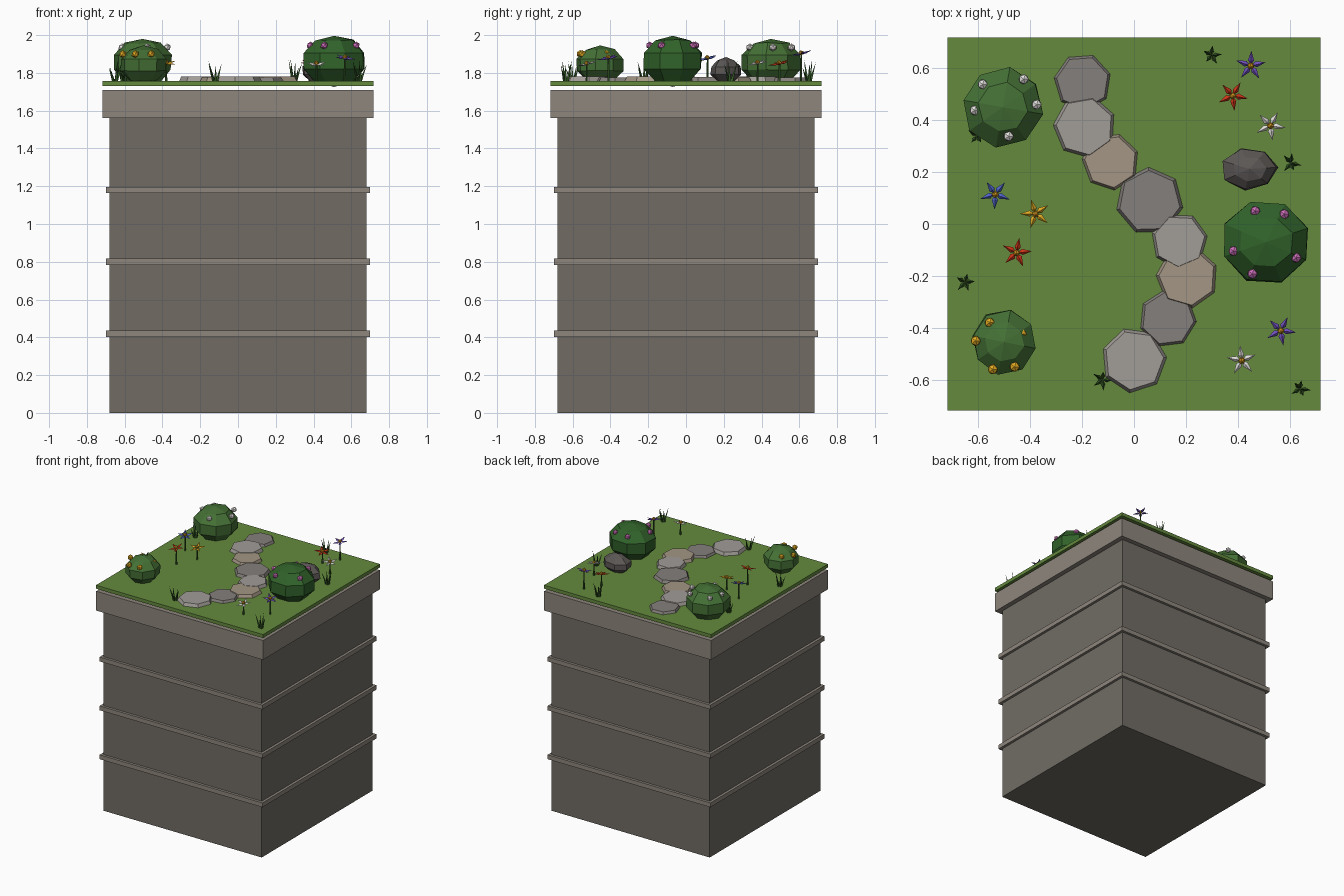
import bpy, bmesh, math, random
from mathutils import Matrix, Vector, Euler

if "Cube" in bpy.data.objects:
    bpy.data.objects.remove(bpy.data.objects["Cube"])

random.seed(4)
GROUND = 1.757
mats = {}


def lin(c):
    return tuple((v / 255) ** 2.2 for v in c) + (1,)


COL = dict(wall=(112, 107, 100), trim=(140, 133, 124), grass=(100, 136, 64), bush=(52, 98, 46),
           bush_light=(70, 112, 56), rock=(92, 88, 86), stone=(132, 127, 124), pale=(160, 155, 150),
           tan=(162, 149, 132), leaf=(58, 96, 44), white=(228, 226, 222), pink=(205, 112, 185),
           yellow=(228, 172, 40), red=(205, 56, 30), blue=(82, 100, 200), purple=(112, 82, 190),
           core=(205, 145, 35))


def finish(name, bm, col):
    bmesh.ops.recalc_face_normals(bm, faces=bm.faces)
    me = bpy.data.meshes.new(name)
    bm.to_mesh(me)
    bm.free()
    if col not in mats:
        mats[col] = bpy.data.materials.new(col)
        mats[col].diffuse_color = lin(COL[col])
    me.materials.append(mats[col])
    ob = bpy.data.objects.new(name, me)
    bpy.context.collection.objects.link(ob)
    return ob


def slab(name, half, z0, z1, col):
    bm = bmesh.new()
    bmesh.ops.create_cube(bm, size=1, matrix=Matrix.Translation((0, 0, (z0 + z1) / 2))
                          @ Matrix.Diagonal((2 * half, 2 * half, z1 - z0, 1)))
    finish(name, bm, col)


def blob(name, loc, size, col, seg, rings, jitter, turn=0):
    bm = bmesh.new()
    bmesh.ops.create_uvsphere(bm, u_segments=seg, v_segments=rings, radius=1)
    for v in bm.verts:
        v.co *= 1 + random.uniform(-jitter, jitter)
    bm.transform(Matrix.Translation(loc) @ Matrix.Diagonal((*size, 1)) @ Matrix.Rotation(turn, 4, 'Z'))
    finish(name, bm, col)


def rod(bm, a, b, r1, r2, seg):
    a, b = Vector(a), Vector(b)
    d = b - a
    bmesh.ops.create_cone(bm, cap_ends=True, segments=seg, radius1=r1, radius2=r2, depth=d.length,
                          matrix=Matrix.Translation((a + b) / 2) @ d.to_track_quat('Z', 'Y').to_matrix().to_4x4())


# Pillar with ledges, cap and lawn
slab("pillar", 0.68, 0, 1.56, 'wall')
for z in (0.42, 0.80, 1.18):
    slab("ledge", 0.70, z - 0.017, z + 0.017, 'trim')
slab("cap", 0.717, 1.56, 1.71, 'trim')
slab("lawn", 0.718, 1.73, GROUND, 'grass')

# Stepping stones
STONES = [(-.198, .546, .115, 'stone', .018), (-.19, .375, .125, 'pale', .024), (-.09, .24, .114, 'tan', .021),
          (.06, .088, .135, 'stone', .022), (.175, -.065, .112, 'pale', .025), (.205, -.205, .124, 'tan', .023),
          (.13, -.365, .115, 'stone', .018), (0, -.525, .13, 'pale', .024)]
for x, y, r, col, h in STONES:
    bm = bmesh.new()
    bmesh.ops.create_cone(bm, cap_ends=True, segments=7, radius1=r, radius2=r * .88, depth=h + .007)
    bm.transform(Matrix.Translation((x, y, GROUND + (h - .007) / 2))
                 @ Matrix.Rotation(random.uniform(0, 6), 4, 'Z'))
    finish("stepping_stone", bm, col)

# Bushes with blossoms
BUSHES = [((-.505, .45, 1.855), (.162, .162, .127), 'bush_light', 'white', 1.935,
           [(-.583, .538), (-.425, .558), (-.375, .46), (-.483, .338), (-.614, .438)]),
          ((.508, -.07, 1.863), (.182, .17, .136), 'bush', 'pink', 1.945,
           [(.467, .05), (.579, .038), (.625, -.13), (.456, -.192), (.383, -.104)]),
          ((-.50, -.455, 1.842), (.131, .131, .101), 'bush_light', 'yellow', 1.9,
           [(-.556, -.38), (-.433, -.423), (-.46, -.55), (-.544, -.56), (-.61, -.45)])]
for loc, size, col, dot, z, spots in BUSHES:
    blob("bush", loc, size, col, 8, 5, .03, random.uniform(0, .8))
    bm = bmesh.new()
    for x, y in spots:
        bmesh.ops.create_icosphere(bm, subdivisions=1, radius=.021, matrix=Matrix.Translation((x, y, z)))
    finish("bush_blossoms", bm, dot)

# Boulder
blob("boulder", (.445, .212, 1.812), (.112, .085, .068), 'rock', 7, 5, .06, .3)

# Flowers: stem, folded petals, centre
FLOWERS = [(-.535, .115, 1.875, 'blue'), (-.38, .04, 1.85, 'yellow'), (-.452, -.11, 1.885, 'red'),
           (.45, .61, 1.9, 'purple'), (.38, .495, 1.848, 'red'), (.525, .38, 1.85, 'white'),
           (.565, -.41, 1.877, 'purple'), (.415, -.525, 1.845, 'white')]
for x, y, z, col in FLOWERS:
    bm = bmesh.new()
    rod(bm, (x, y, GROUND - .01), (x, y, z), .006, .005, 5)
    finish("flower_stem", bm, 'leaf')
    place = Matrix.Translation((x, y, z)) @ Euler((.22, -.12, random.uniform(0, 1.2))).to_matrix().to_4x4()
    bm = bmesh.new()
    for i in range(5):
        pts = [(.004, 0, 0), (.022, -.012, 0), (.06, 0, .006), (.022, .012, 0), (.022, 0, .008), (.022, 0, -.004)]
        vs = [bm.verts.new(Matrix.Rotation(i * math.tau / 5, 3, 'Z') @ Vector(p)) for p in pts]
        for k in range(4):
            for ridge in (4, 5):
                bm.faces.new((vs[k], vs[(k + 1) % 4], vs[ridge]))
    bm.transform(place)
    finish("flower_petals", bm, col)
    bm = bmesh.new()
    bmesh.ops.create_icosphere(bm, subdivisions=1, radius=.014, matrix=place @ Matrix.Translation((0, 0, .006)))
    finish("flower_centre", bm, 'core')

# Grass tufts
for x, y in [(.298, .65), (-.605, .34), (.605, .235), (-.65, -.223), (-.12, -.6), (.64, -.635)]:
    bm = bmesh.new()
    for i in range(5):
        a = i * math.tau / 5 + random.uniform(-.3, .3)
        c, s = math.cos(a), math.sin(a)
        lean = random.uniform(.03, .045)
        rod(bm, (x + .008 * c, y + .008 * s, GROUND - .008),
            (x + lean * c, y + lean * s, GROUND + random.uniform(.07, .115)), .01, 0, 3)
    finish("grass_tuft", bm, 'leaf')

for m in bpy.data.materials:
    if m.users and not m.is_grease_pencil:
        m.use_nodes = True
        m.node_tree.nodes["Principled BSDF"].inputs["Base Color"].default_value = m.diffuse_color
